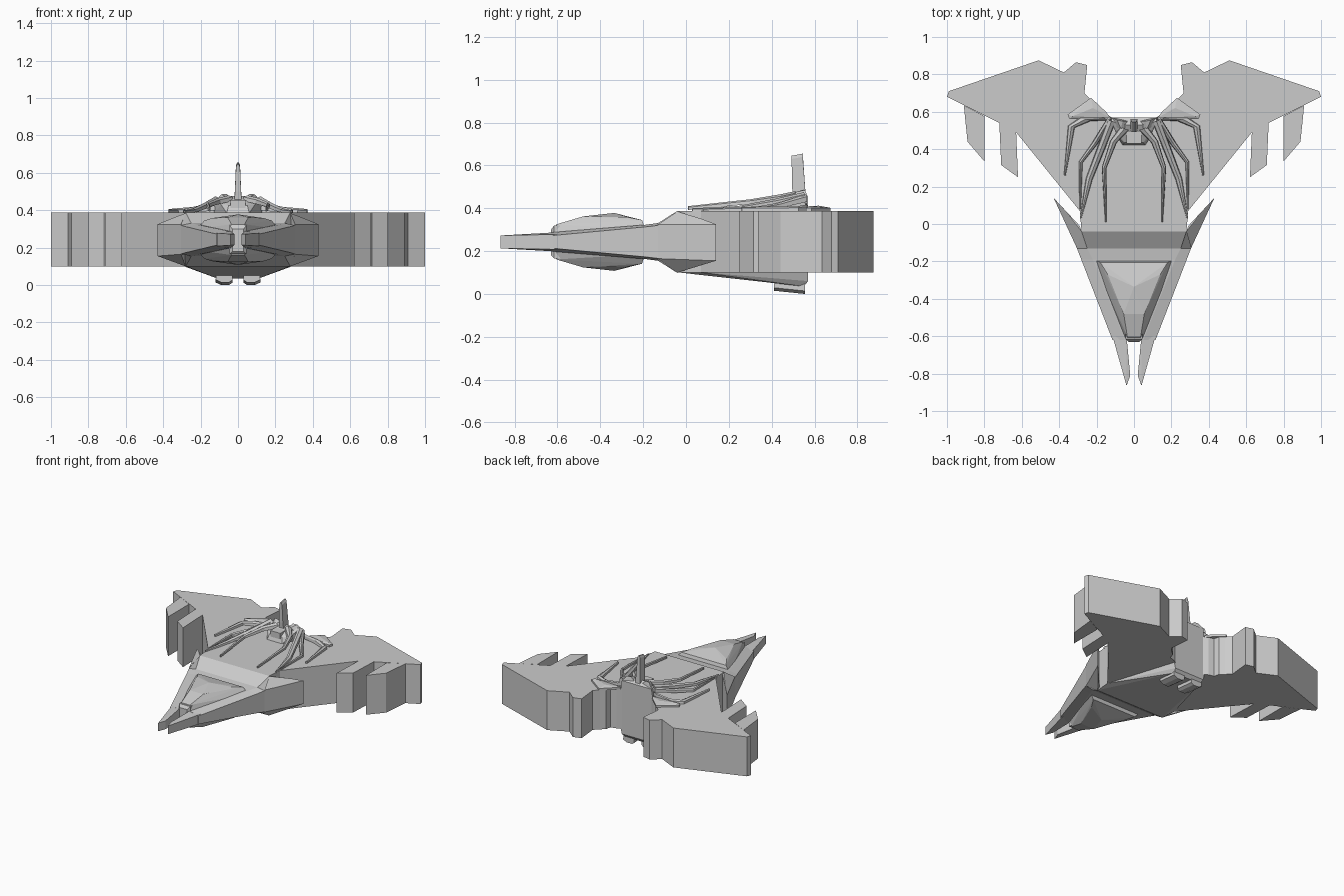
import bpy, bmesh

if "Cube" in bpy.data.objects:
    bpy.data.objects.remove(bpy.data.objects["Cube"])

ZC = 0.243          # height of the symmetry plane of the nose
BOT, TOP = 0.10, 0.388


def finish(name, bm):
    bmesh.ops.recalc_face_normals(bm, faces=bm.faces[:])
    me = bpy.data.meshes.new(name)
    bm.to_mesh(me)
    bm.free()
    ob = bpy.data.objects.new(name, me)
    bpy.context.collection.objects.link(ob)
    return ob


def mirror_x(pts):
    return [(-p[0], *p[1:]) for p in pts]


def flip_z(pts):
    return [(x, y, 2 * ZC - z) for x, y, z in pts]


def hull(name, pts):
    """Convex solid around a few points."""
    bm = bmesh.new()
    for p in pts:
        bm.verts.new(p)
    res = bmesh.ops.convex_hull(bm, input=bm.verts[:])
    junk = [g for g in res["geom_interior"] + res["geom_unused"] if isinstance(g, bmesh.types.BMVert)]
    if junk:
        bmesh.ops.delete(bm, geom=list(set(junk)), context='VERTS')
    bmesh.ops.dissolve_limit(bm, angle_limit=0.01, verts=bm.verts[:], edges=bm.edges[:])
    return finish(name, bm)


def pair(name, pts, build):
    build("right_" + name, pts)
    build("left_" + name, mirror_x(pts))


def prism(name, outline, z0=BOT, z1=TOP):
    bm = bmesh.new()
    f = bm.faces.new([bm.verts.new((x, y, z0)) for x, y in outline])
    ext = bmesh.ops.extrude_face_region(bm, geom=[f], use_keep_orig=True)
    for v in ext["geom"]:
        if isinstance(v, bmesh.types.BMVert):
            v.co.z = z1
    return finish(name, bm)


def rib(name, path):
    """Tapered bar along x, y, z, half width, height with a peaked section."""
    bm = bmesh.new()
    rings = []
    for x, y, z, w, h in path:
        sec = [(-w, 0), (w, 0), (w * .8, h * .7), (0, h), (-w * .8, h * .7)]
        rings.append([bm.verts.new((x + a, y + a * 0.3 * (1 if x > 0 else -1), z + b)) for a, b in sec])
    for a, b in zip(rings, rings[1:]):
        for i in range(5):
            j = (i + 1) % 5
            bm.faces.new((a[i], a[j], b[j], b[i]))
    bm.faces.new(rings[0])
    bm.faces.new(rings[-1])
    return finish(name, bm)


# swept wings and centre body as one slab
half = [(.28, -.04), (.29, .07), (.63, .49), (.72, .54), (1, .68), (.99, .71),
        (.51, .875), (.375, .81), (.31, .865), (.25, .85), (.265, .70),
        (.23, .665), (.20, .64), (.19, .60), (.15, .59), (.12, .57)]
prism("wing_body", half + mirror_x(half)[::-1])

# forward-pointing wing blades
pair("inner_blade", [(.63, .49), (.62, .25), (.71, .315), (.72, .54)], prism)
pair("outer_blade", [(.80, .577), (.80, .335), (.89, .44), (.91, .635)], prism)

# nose wedge, lofted from three cross-sections
bm = bmesh.new()
rings = []
for y, xt, xo, ht, hs in [(-.62, .05, .115, .045, .03), (-.19, .22, .282, .08, .07),
                          (-.13, .25, .305, .088, .077), (-.04, .28, .29, .145, .08)]:
    sec = [(xt, ht), (xo, hs), (xo, -hs), (xt, -ht), (-xt, -ht), (-xo, -hs), (-xo, hs), (-xt, ht)]
    rings.append([bm.verts.new((x, y, ZC + z)) for x, z in sec])
for a, b in zip(rings, rings[1:]):
    for i in range(8):
        j = (i + 1) % 8
        bm.faces.new((a[i], a[j], b[j], b[i]))
bm.faces.new(rings[0])
bm.faces.new(rings[-1])
finish("nose", bm)

# twin prongs at the tip
prong = []
for x, y, h in [(.04, -.6, .045), (.115, -.6, .035), (.088, -.67, .033), (.04, -.865, .03), (.02, -.81, .03)]:
    prong += [(x, y, ZC + h), (x, y, ZC - h)]
pair("prong", prong, hull)

# swept-back shoulder spikes
spike = [(.28, -.04, .385), (.28, -.04, .10), (.305, -.13, .325), (.305, -.13, .165),
         (.43, .14, .325), (.43, .14, .155), (.37, .075, .35), (.37, .075, .135), (.29, -.01, .375), (.29, -.01, .11)]
pair("shoulder_spike", spike, hull)

# faceted canopy above and its twin below
side = [(.22, -.19, .30), (.045, -.62, .28), (.18, -.205, .345), (.035, -.605, .325),
        (.14, -.27, .358), (.055, -.48, .362)]
canopy = side + mirror_x(side) + [(0, -.335, .378), (0, -.21, .347)]
hull("canopy", canopy)
hull("belly_canopy", flip_z(canopy))

# post between the prongs
post = [(.045, -.615, .32), (.03, -.63, .30), (.03, -.63, .18), (.045, -.615, .165), (.045, -.58, .32), (.045, -.58, .165)]
hull("nose_post", post + mirror_x(post))

# keel under the body
keel = [(.28, -.04, .101), (.29, .07, .101), (.13, .57, .101), (.11, .55, .035), (.12, .57, .06)]
hull("keel", keel + mirror_x(keel))

# engine pods under the keel
pod = [(.03 + a, y, z) for y, z0, z1 in [(.41, .015, .06), (.555, 0, .06)]
       for a, z in [(0, z1), (0, z0 + .012), (.018, z0), (.06, z0), (.09, z0 + .014), (.085, z1)]]
pair("engine_pod", pod, hull)

# rear hub with chevron shoulders and a mast
hub = [(.13, .57, .385), (.12, .57, .45), (.06, .42, .385), (.05, .435, .425),
       (.12, .545, .465), (.04, .53, .475), (.09, .47, .43)]
hull("hub", hub + mirror_x(hub))
for s, tag in ((1, "right"), (-1, "left")):
    hull(tag + "_hub_shoulder", [(s * x, y, z) for x, y, z in
         [(.02, .55, .45), (.12, .57, .45), (.03, .5, .45), (.11, .52, .44), (.06, .55, .487), (.09, .555, .485), (.07, .51, .475)]])
prism("mast_base", [(-.04, .43), (.04, .43), (.04, .5), (-.04, .5)], .40, .455)
mast = [(.02, .50, .44), (.02, .56, .44), (.016, .495, .5), (.016, .55, .5),
        (.011, .493, .63), (.011, .545, .64), (.004, .493, .645), (.004, .545, .655)]
hull("mast", mast + mirror_x(mast))

# splayed ribs over the back
ribs = {
    "inner_rib": [(.05, .51, .45, .025, .03), (.11, .44, .435, .018, .03), (.16, .30, .42, .012, .022), (.15, .01, .392, .004, .018)],
    "middle_rib": [(.12, .55, .44, .022, .035), (.17, .42, .415, .02, .03), (.24, .24, .39, .017, .02), (.285, .03, .385, .004, .015)],
    "cross_rib": [(.13, .56, .43, .015, .035), (.21, .43, .40, .014, .025), (.285, .33, .388, .01, .02), (.288, .08, .385, .004, .014)],
    "outer_rib": [(.14, .56, .40, .02, .03), (.26, .56, .388, .03, .028), (.335, .52, .386, .018, .024), (.37, .26, .386, .005, .02)],
}
for name, path in ribs.items():
    pair(name, path, rib)

# flared plates joining hub and wings
plate = [(x, y, z) for x, y in [(.13, .57), (.15, .60), (.23, .675), (.355, .585), (.345, .56), (.21, .575)]
         for z in (.386, .402)] + [(.22, .62, .412), (.33, .575, .41)]
pair("rib_plate", plate, hull)
